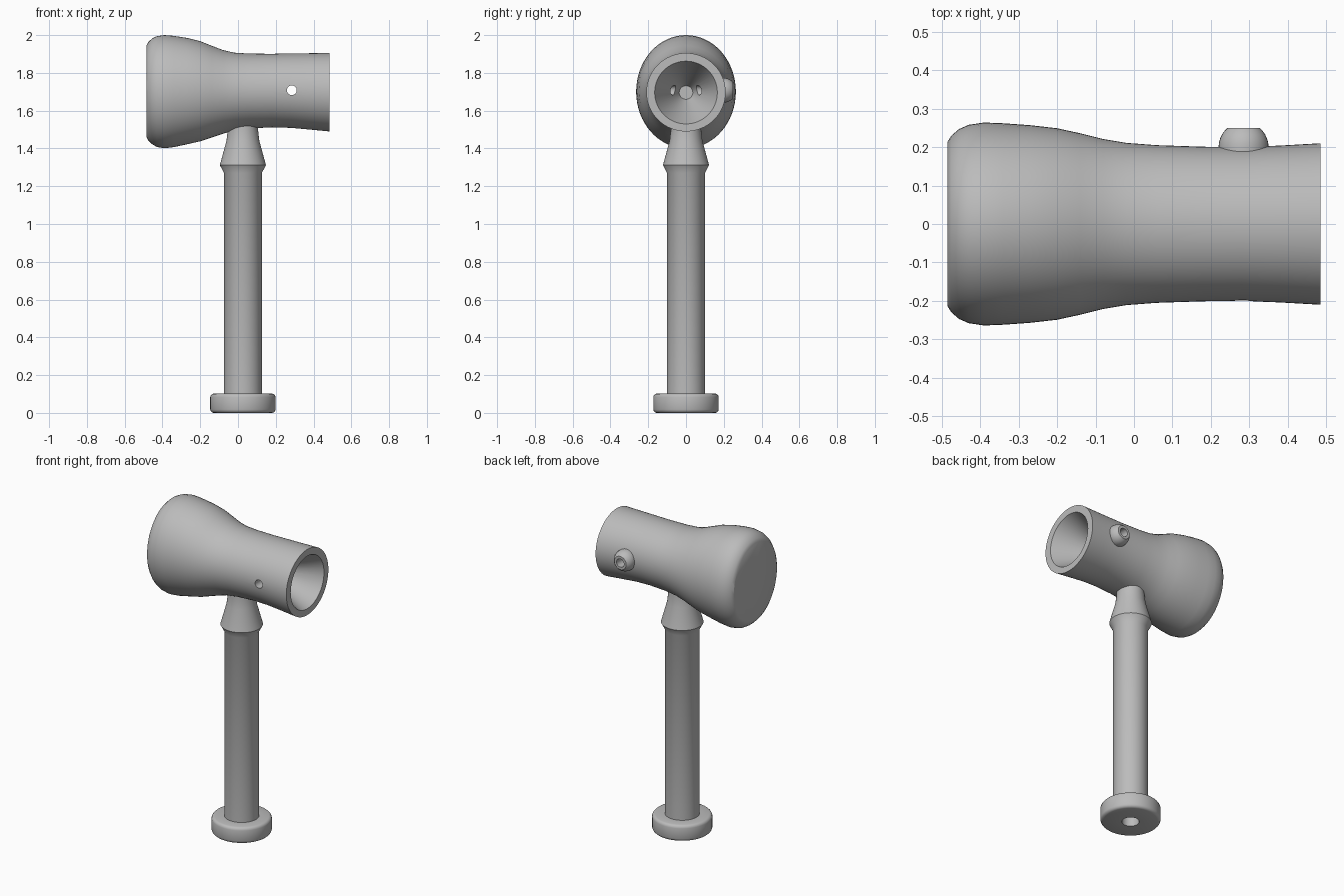
import bpy, bmesh
from math import radians, sin, cos, tau
from mathutils import Vector

cube = bpy.data.objects.get("Cube")
if cube:
    bpy.data.objects.remove(cube, do_unlink=True)

grey = bpy.data.materials.new("plain grey")
grey.use_nodes = True
grey.diffuse_color = (0.5, 0.5, 0.5, 1)
grey.node_tree.nodes["Principled BSDF"].inputs["Base Color"].default_value = (0.5, 0.5, 0.5, 1)

HANDLE_X = 0.026
PIN_X, PIN_Z = 0.285, 1.708


def loft(name, rings, segments=64):
    """Skin rings of (centre, first half-axis, second half-axis), capping both ends."""
    bm = bmesh.new()
    loops = []
    for centre, u, v in rings:
        loops.append([bm.verts.new(Vector(centre) + Vector(u) * cos(tau * i / segments)
                                   + Vector(v) * sin(tau * i / segments))
                      for i in range(segments)])
    for a, b in zip(loops, loops[1:]):
        for i in range(segments):
            j = (i + 1) % segments
            bm.faces.new((a[i], a[j], b[j], b[i]))
    bm.faces.new(loops[0])
    bm.faces.new(loops[-1])
    bmesh.ops.recalc_face_normals(bm, faces=bm.faces)
    mesh = bpy.data.meshes.new(name)
    bm.to_mesh(mesh)
    bm.free()
    mesh.materials.append(grey)
    obj = bpy.data.objects.new(name, mesh)
    bpy.context.collection.objects.link(obj)
    return obj


def activate(obj):
    bpy.ops.object.select_all(action="DESELECT")
    obj.select_set(True)
    bpy.context.view_layer.objects.active = obj


def pin_ring(r, y):
    return (PIN_X, y, PIN_Z), (r, 0, 0), (0, 0, r)


# Head: oval body, then the rim and the conical socket
body = [(-0.485, 0.214, 1.945, 1.462), (-0.475, 0.230, 1.963, 1.443),
        (-0.455, 0.247, 1.982, 1.423), (-0.43, 0.258, 1.994, 1.408),
        (-0.39, 0.264, 2.0, 1.401), (-0.34, 0.262, 1.996, 1.407),
        (-0.27, 0.257, 1.985, 1.422), (-0.2, 0.249, 1.968, 1.438),
        (-0.14, 0.236, 1.944, 1.458), (-0.08, 0.221, 1.921, 1.478),
        (-0.02, 0.211, 1.907, 1.495), (0.06, 0.205, 1.902, 1.506),
        (0.18, 0.201, 1.901, 1.512), (0.28, 0.2, 1.903, 1.509),
        (0.38, 0.204, 1.904, 1.5), (0.485, 0.21, 1.905, 1.49)]
rings = [((x, 0, (top + low) / 2), (0, half, 0), (0, 0, (top - low) / 2))
         for x, half, top, low in body]
rings += [((x, 0, 1.696), (0, r, 0), (0, 0, r))
          for x, r in [(0.485, 0.166), (0.21, 0.036)]]
head = loft("head", rings)

# Domed bead on the back of the head
dome = [(0.065 * cos(radians(a)), 0.2 + 0.065 * sin(radians(a))) for a in range(0, 51, 10)]
bead = loft("cord_bead", [pin_ring(r, y) for r, y in [(0.065, 0.17)] + dome], 32)

# Cord hole drilled through the head and the bead
drill = loft("drill_cutter", [pin_ring(0.026, -0.4), pin_ring(0.026, 0.4)], 24)
drill.hide_render = True
for obj in (head, bead):
    cut = obj.modifiers.new("cord_hole", "BOOLEAN")
    cut.operation = "DIFFERENCE"
    cut.solver = "EXACT"
    cut.object = drill
    activate(obj)
    bpy.ops.object.modifier_apply(modifier=cut.name)
bpy.data.objects.remove(drill, do_unlink=True)

# Handle: hollowed round foot, shaft and flared collar
profile = [(0.05, 0.15), (0.05, 0), (0.156, 0), (0.164, 0.003), (0.17, 0.009),
           (0.173, 0.018), (0.173, 0.084), (0.17, 0.093), (0.164, 0.099),
           (0.156, 0.102), (0.1, 0.102), (0.1, 1.27), (0.122, 1.312),
           (0.087, 1.44), (0.08, 1.5), (0.08, 1.6)]
handle = loft("handle", [((HANDLE_X, 0, z), (r, 0, 0), (0, r, 0)) for r, z in profile], 48)

for obj in (head, bead, handle):
    activate(obj)
    bpy.ops.object.shade_smooth_by_angle(angle=radians(32))
